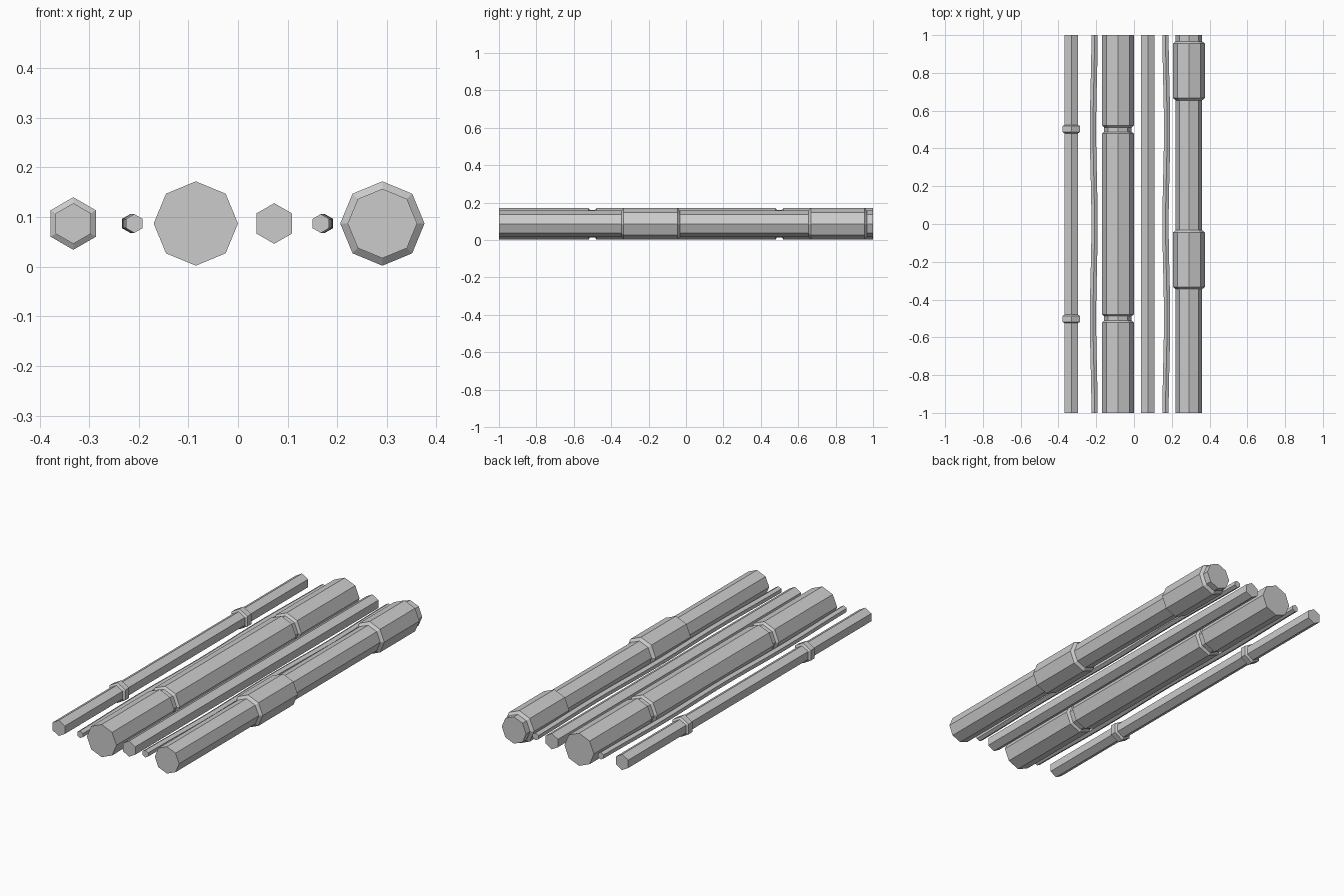
import bpy, bmesh, math

cube = bpy.data.objects.get("Cube")
if cube:
    bpy.data.objects.remove(cube, do_unlink=True)

grey = bpy.data.materials.new("plain_grey")
grey.use_nodes = True
colour = (0.6, 0.6, 0.6, 1)
grey.diffuse_color = colour
grey.node_tree.nodes["Principled BSDF"].inputs["Base Color"].default_value = colour

AXIS_Z = 0.087


def pipe(name, x, sides, rings):
    """Loft rings of (y, radius, sideways shift) along y, with a vertex at the top."""
    bm = bmesh.new()
    loops = []
    for y, r, dx in rings:
        angles = [math.pi / 2 + math.tau * i / sides for i in range(sides)]
        loops.append([bm.verts.new((x + dx + r * math.cos(a), y, AXIS_Z + r * math.sin(a)))
                      for a in angles])
    for a, b in zip(loops, loops[1:]):
        for i in range(sides):
            j = (i + 1) % sides
            bm.faces.new((a[i], a[j], b[j], b[i]))
    bm.faces.new(loops[0])
    bm.faces.new(loops[-1])
    bmesh.ops.recalc_face_normals(bm, faces=bm.faces)
    mesh = bpy.data.meshes.new(name)
    bm.to_mesh(mesh)
    bm.free()
    mesh.materials.append(grey)
    bpy.context.collection.objects.link(bpy.data.objects.new(name, mesh))


def banded(radius, band_radius, bands, bevel):
    """Straight pipe with raised or sunken bands given as (start, end)."""
    rings = [(-1, radius, 0)]
    for start, end in bands:
        rings += [(start, radius, 0), (start + bevel, band_radius, 0),
                  (end - bevel, band_radius, 0), (end, radius, 0)]
    return rings + [(1, radius, 0)]


def wavy(radius, side):
    """Cable that sags gently to one side between its straight ends."""
    steps = 24
    rings = []
    for i in range(steps + 1):
        y = -1 + 2 * i / steps
        rings.append((y, radius, side * 0.004 * (1 - math.cos(math.tau * (y + 1) * 1.0))))
    return rings


# Slim conduit with two collars
slim = banded(0.041, 0.053, [(-0.525, -0.48), (0.48, 0.525)], 0.007)
pipe("collared_conduit", -0.332, 6, slim)

# Large main with two grooves
pipe("grooved_main", -0.085, 8,
     banded(0.085, 0.073, [(-0.522, -0.478), (0.478, 0.522)], 0.01))

# Plain conduit
pipe("plain_conduit", 0.073, 6, banded(0.041, 0.041, [], 0))

# Pipe with two long sleeves
pipe("sleeved_pipe", 0.291, 8,
     banded(0.07, 0.085, [(-0.345, -0.033), (0.655, 0.967)], 0.012))

# Thin cables
pipe("left_cable", 0.167, 6, wavy(0.019, 1))
pipe("right_cable", -0.209, 6, wavy(0.019, -1))
